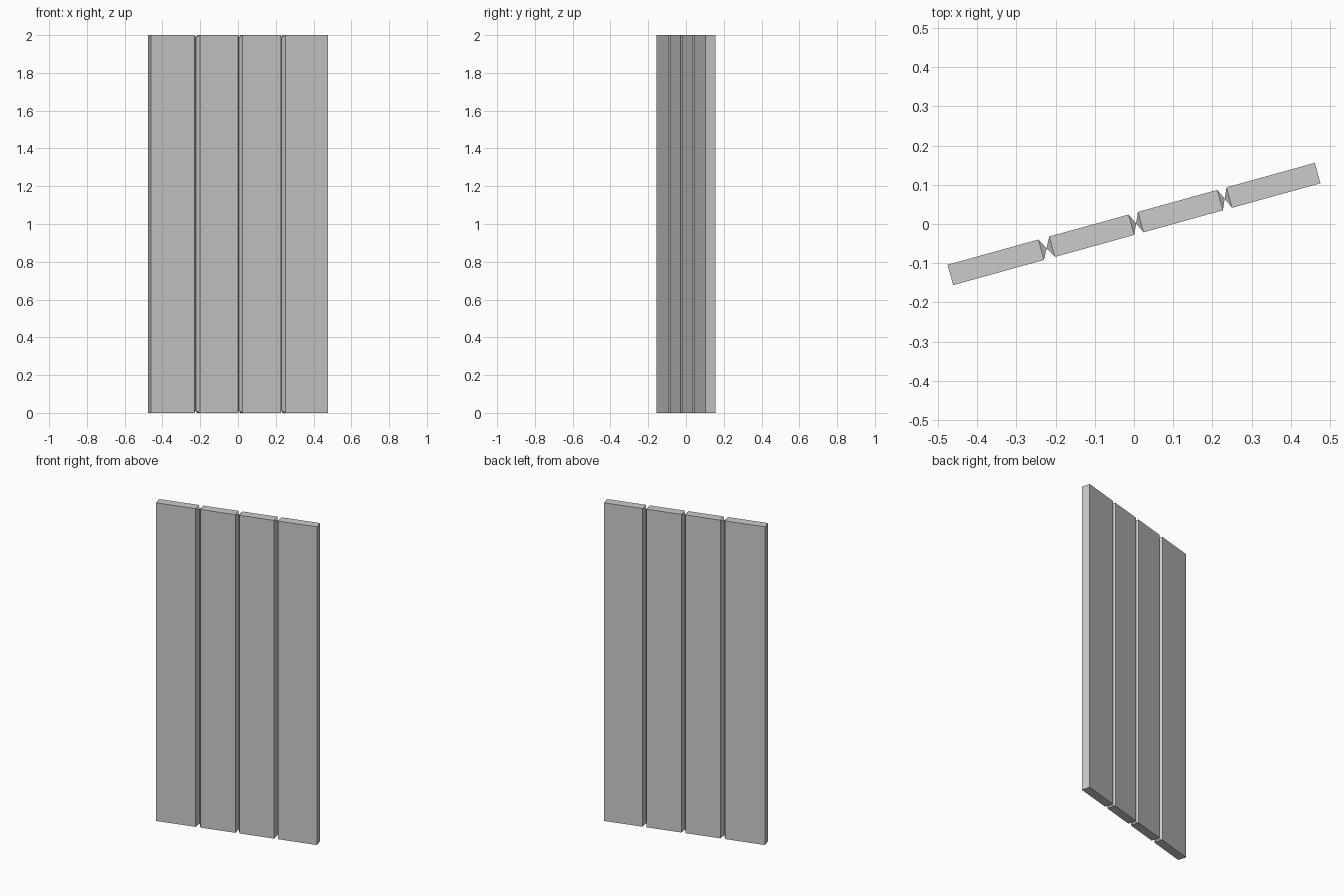
import bpy, bmesh, math

if "Cube" in bpy.data.objects:
    bpy.data.objects.remove(bpy.data.objects["Cube"])

HEIGHT = 2.0
HALF_T = 0.027            # half thickness of the planks
NOTCH = 0.012             # ridge line stops short of top and bottom
ANGLE = math.radians(15.5)

# left and right limits of each plank along the panel
planks = [(-0.4865, -0.246), (-0.217, -0.007), (0.018, 0.228), (0.2525, 0.4865)]
# lines where neighbouring planks meet at the bottom of the V grooves
ridges = [(a[1] + b[0]) / 2 for a, b in zip(planks, planks[1:])]


def make_plank(name, left, right, ridge_left, ridge_right):
    bm = bmesh.new()

    def side_loop(u):
        return [bm.verts.new((u, v, z)) for v, z in
                ((-HALF_T, 0), (HALF_T, 0), (HALF_T, HEIGHT), (-HALF_T, HEIGHT))]

    # flat board
    a, b = side_loop(left), side_loop(right)
    for i in range(4):
        j = (i + 1) % 4
        bm.faces.new((a[i], a[j], b[j], b[i]))
    # side ends: flat on the outer edges, pinched to a ridge at the grooves
    for loop, ridge in ((a, ridge_left), (b, ridge_right)):
        if ridge is None:
            bm.faces.new(loop)
            continue
        low = bm.verts.new((ridge, 0, NOTCH))
        high = bm.verts.new((ridge, 0, HEIGHT - NOTCH))
        bm.faces.new((loop[0], loop[1], low))
        bm.faces.new((loop[2], loop[3], high))
        bm.faces.new((loop[1], loop[2], high, low))
        bm.faces.new((loop[3], loop[0], low, high))
    bmesh.ops.recalc_face_normals(bm, faces=bm.faces)
    mesh = bpy.data.meshes.new(name)
    bm.to_mesh(mesh)
    bm.free()
    obj = bpy.data.objects.new(name, mesh)
    obj.rotation_euler.z = ANGLE
    bpy.context.collection.objects.link(obj)


# four door planks, set at an angle
limits = [None] + ridges + [None]
for i, (left, right) in enumerate(planks):
    make_plank(f"door_plank_{i + 1}", left, right, limits[i], limits[i + 1])
